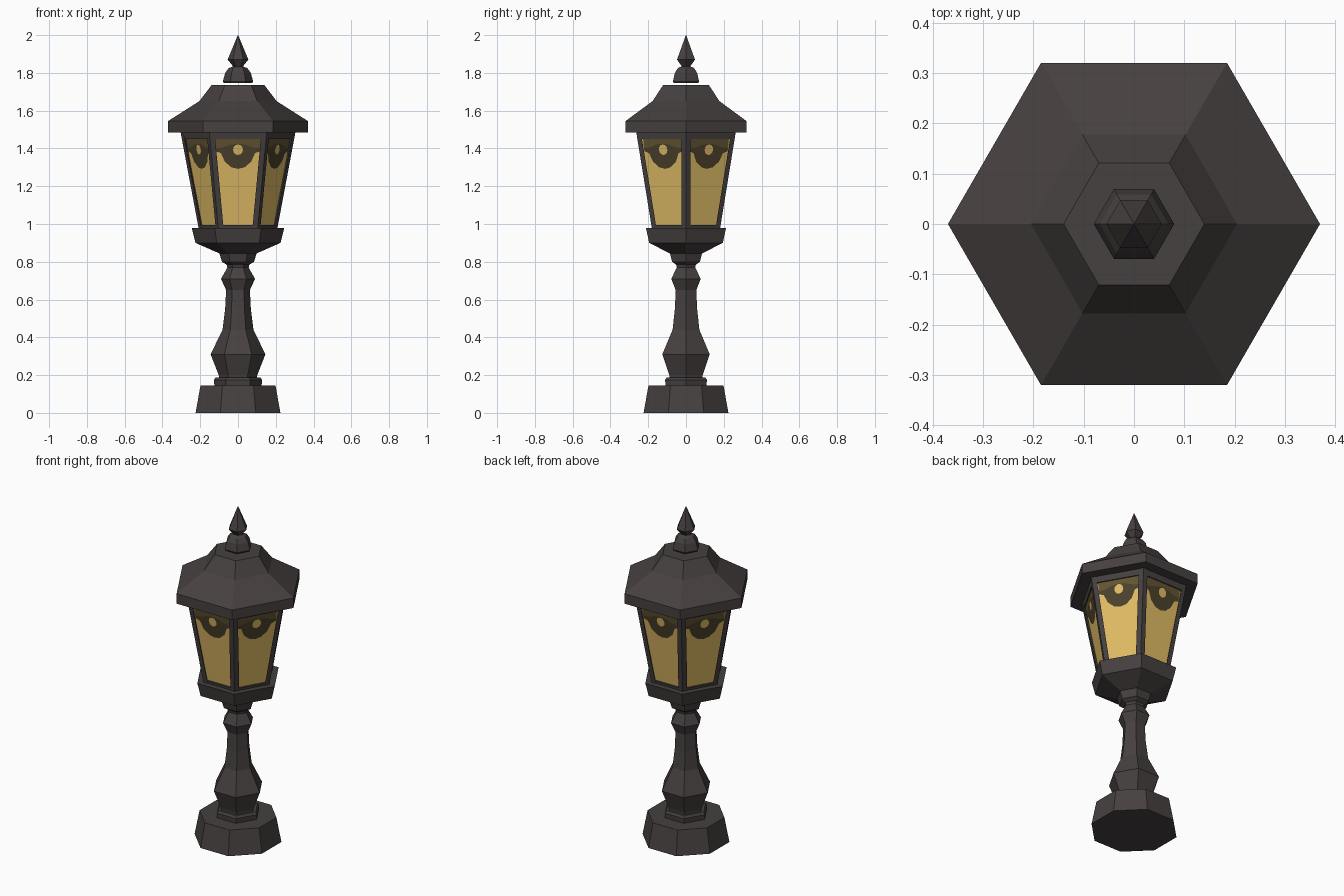
import bpy, bmesh, math
from mathutils import Vector

if "Cube" in bpy.data.objects:
    bpy.data.objects.remove(bpy.data.objects["Cube"])


def material(name, rgb):
    m = bpy.data.materials.new(name)
    m.diffuse_color = (*rgb, 1)
    m.use_nodes = True
    m.node_tree.nodes["Principled BSDF"].inputs["Base Color"].default_value = m.diffuse_color
    return m


METAL = material("dark_iron", (0.062, 0.052, 0.051))
GOLD = material("amber_glass", (0.74, 0.50, 0.13))
BAND = material("olive_glass", (0.125, 0.09, 0.033))
DRAPE = material("smoky_glass", (0.07, 0.052, 0.024))


def finish(name, bm, mat, fix=True):
    if fix:
        bmesh.ops.recalc_face_normals(bm, faces=bm.faces[:])
    me = bpy.data.meshes.new(name)
    bm.to_mesh(me)
    bm.free()
    me.materials.append(mat)
    ob = bpy.data.objects.new(name, me)
    bpy.context.collection.objects.link(ob)
    return ob


def loft(bm, rings):
    """Skin between rings of points and cap both ends."""
    vs = [[bm.verts.new(p) for p in r] for r in rings]
    n = len(vs[0])
    for a, b in zip(vs, vs[1:]):
        for i in range(n):
            j = (i + 1) % n
            bm.faces.new((a[i], a[j], b[j], b[i]))
    bm.faces.new(vs[0][::-1])
    bm.faces.new(vs[-1])


def turned(name, profile, mat=METAL, sides=6, turn=0.0):
    """Faceted turned part from (radius, height) pairs."""
    bm = bmesh.new()
    loft(bm, [[(r * math.cos(turn + math.tau * i / sides),
                r * math.sin(turn + math.tau * i / sides), z)
               for i in range(sides)] for r, z in profile])
    return finish(name, bm, mat)


def corner_radius(z):
    """Corner radius of the flared lantern at a height."""
    return 0.207 + (z - 0.98) / 0.495 * 0.093


# Octagonal foot, collar and turned post
turned("foot", [(0.243, 0), (0.215, 0.145)], sides=8, turn=math.pi / 8)
turned("collar", [(0.125, 0.145), (0.128, 0.175), (0.118, 0.187)])
turned("post", [(0.1, 0.18), (0.102, 0.2), (0.145, 0.31), (0.082, 0.44),
                (0.068, 0.55), (0.063, 0.65), (0.09, 0.71), (0.056, 0.77),
                (0.06, 0.785), (0.085, 0.80), (0.1, 0.85)])

# Bowl under the lantern
turned("lantern_bowl", [(0.1, 0.845), (0.225, 0.90), (0.245, 0.98)])

# Glass body with rails at top and bottom
INSET = 0.012
turned("glass_body", [(corner_radius(z) - INSET, z) for z in (0.975, 1.48)], GOLD)
turned("lower_rail", [(corner_radius(z), z) for z in (0.975, 0.995)])
turned("upper_rail", [(corner_radius(z), z) for z in (1.45, 1.49)])

# Six corner bars
bm = bmesh.new()
for k in range(6):
    t = k * math.pi / 3
    rings = []
    for z in (0.975, 1.49):
        r = corner_radius(z) + 0.002
        c = Vector((r * math.cos(t), r * math.sin(t), z))
        arm = [Vector((math.cos(t + s), math.sin(t + s), 0)) * 0.028
               for s in (2 * math.pi / 3, -2 * math.pi / 3)]
        rings.append([c, c + arm[0], c * 1 + arm[0] + arm[1], c + arm[1]])
    loft(bm, rings)
finish("corner_bars", bm, METAL)


def panes(name, outline, mat, lift):
    """Repeat a flat (across, height) outline on all six glass faces."""
    bm = bmesh.new()
    for k in range(6):
        t = math.pi / 6 + k * math.pi / 3
        out = Vector((math.cos(t), math.sin(t), 0))
        side = Vector((-math.sin(t), math.cos(t), 0))
        pts = []
        for u, z in outline:
            a = (corner_radius(z) - INSET) * math.cos(math.pi / 6) + lift
            pts.append(bm.verts.new(side * u + out * a + Vector((0, 0, z))))
        f = bm.faces.new(pts)
        f.normal_update()
        if f.normal.dot(out) < 0:
            f.normal_flip()
    bmesh.ops.triangulate(bm, faces=bm.faces[:])
    return finish(name, bm, mat, fix=False)


def mirrored(half):
    """Complete an outline given from the centre line out to the right."""
    return half + [(-u, z) for u, z in half[::-1] if u > 0]


# Scalloped drape, upper band and round jewel on each pane
panes("drape", mirrored([(0, 1.292), (0.035, 1.30), (0.07, 1.33), (0.09, 1.375),
                         (0.118, 1.385), (0.118, 1.455)]), DRAPE, 0.002)
panes("upper_band", mirrored([(0, 1.425), (0.04, 1.42), (0.08, 1.405),
                              (0.118, 1.40), (0.118, 1.455)]), BAND, 0.004)
panes("jewel", [(0.026 * math.cos(i * math.tau / 12), 1.393 + 0.028 * math.sin(i * math.tau / 12))
                for i in range(12)], GOLD, 0.006)

# Roof and finial
turned("roof", [(0.37, 1.485), (0.37, 1.545), (0.205, 1.65), (0.14, 1.735)])
turned("finial", [(0.075, 1.747), (0.08, 1.755), (0.068, 1.80), (0.05, 1.825),
                  (0.026, 1.835), (0.055, 1.87), (0.001, 2.0)])
